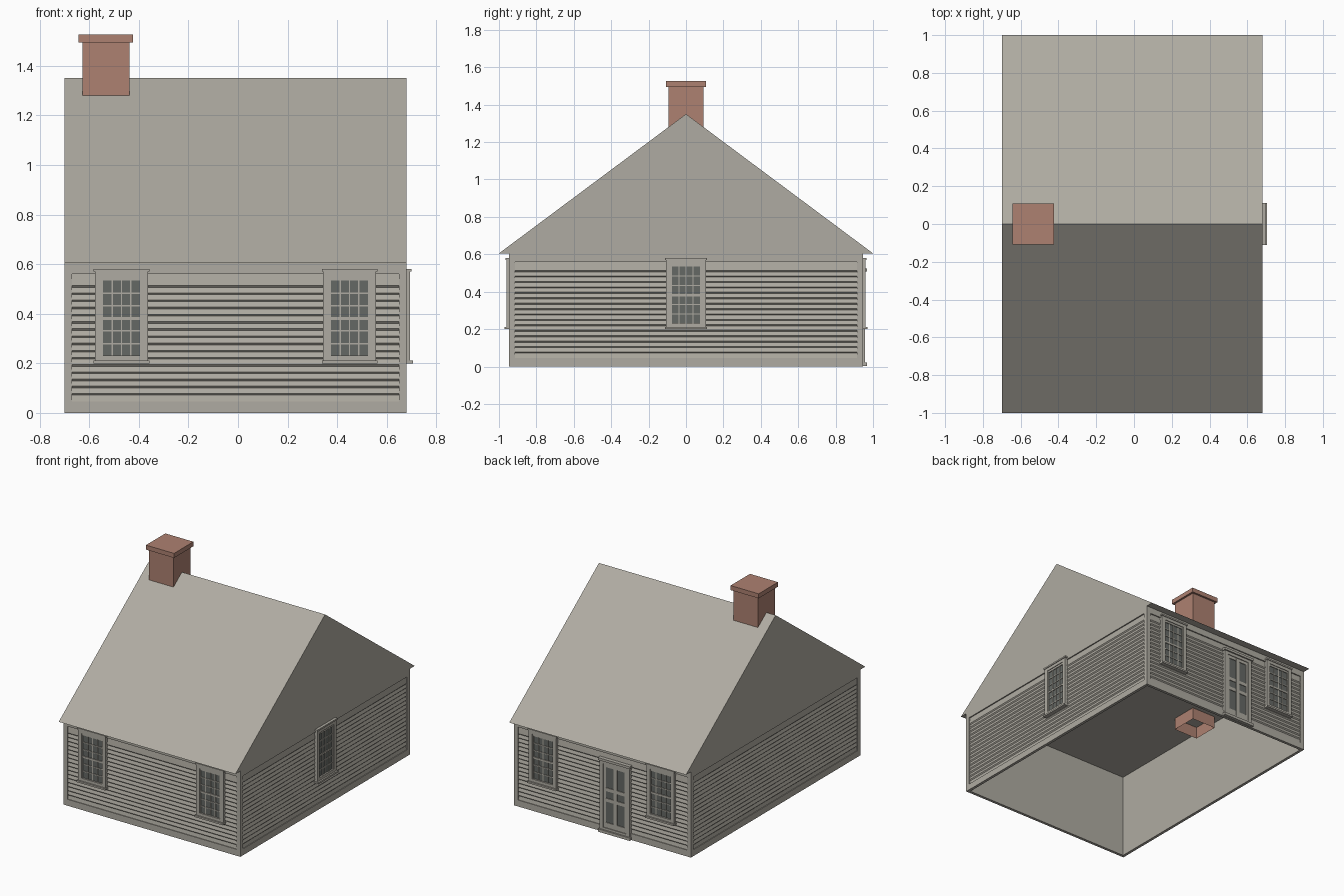
import bpy, bmesh, math
from mathutils import Matrix

cube = bpy.data.objects.get("Cube")
if cube:
    bpy.data.objects.remove(cube, do_unlink=True)


def material(name, rgb):
    m = bpy.data.materials.new(name)
    m.use_nodes = True
    m.diffuse_color = (*rgb, 1)
    m.node_tree.nodes["Principled BSDF"].inputs["Base Color"].default_value = (*rgb, 1)
    return m


PAINT = material("weathered_grey", (0.43, 0.41, 0.36))
BRICK = material("brick_red", (0.42, 0.22, 0.165))
GLASS = material("dark_glass", (0.13, 0.14, 0.13))

X_MID, HALF_X, HALF_Y, EAVE = -0.01, 0.69, 0.945, 0.605


def finish(name, bm, mats, matrix=None):
    mesh = bpy.data.meshes.new(name)
    bm.to_mesh(mesh)
    bm.free()
    for m in mats:
        mesh.materials.append(m)
    ob = bpy.data.objects.new(name, mesh)
    bpy.context.collection.objects.link(ob)
    if matrix:
        ob.matrix_world = matrix
    return ob


def box(bm, x, y, z, mat=0):
    """Add a box spanning the given (low, high) ranges."""
    size = [b - a for a, b in (x, y, z)]
    mid = [(a + b) / 2 for a, b in (x, y, z)]
    made = bmesh.ops.create_cube(bm, size=1, matrix=Matrix.Translation(mid) @ Matrix.Diagonal((*size, 1)))
    faces = {f for v in made["verts"] for f in v.link_faces}
    for f in faces:
        f.material_index = mat
    return faces


def wall(name, frame, half):
    """Backing, trim boards and lapped siding; local +y is outward."""
    bm = bmesh.new()
    box(bm, (-half, half), (-0.02, -0.012), (0, EAVE))
    box(bm, (-half, half), (-0.015, 0), (0, 0.045))
    box(bm, (-half, half), (-0.015, 0), (0.56, EAVE))
    for s in (-1, 1):
        box(bm, sorted((s * half, s * (half - 0.03))), (-0.015, 0), (0.04, 0.565))
    finish(name + "_wall", bm, [PAINT], frame)

    # lapped boards: each lower lip stands proud of the board below
    profile = [(-0.004, 0.04)]
    for k in range(16):
        z = 0.075 + k * 0.029
        profile += [(-0.0095, z - 0.0035), (-0.003, z + 0.0035)]
    profile.append((-0.009, 0.565))
    bm = bmesh.new()
    rows = [[bm.verts.new((s * (half - 0.025), d, z)) for s in (1, -1)] for d, z in profile]
    for low, high in zip(rows, rows[1:]):
        bm.faces.new((low[0], low[1], high[1], high[0]))
    finish(name + "_siding", bm, [PAINT], frame)


def casing(bm, u, width, low, high, border, depth):
    """Four boards around an opening."""
    w = width / 2
    for s in (-1, 1):
        box(bm, sorted((u + s * w, u + s * (w - border))), (-0.012, depth), (low, high))
    box(bm, (u - w + border, u + w - border), (-0.012, depth), (high - border, high))
    box(bm, (u - w + border, u + w - border), (-0.012, depth), (low, low + border))


def window(name, frame, u):
    bm = bmesh.new()
    casing(bm, u, 0.214, 0.205, 0.575, 0.027, 0.014)
    box(bm, (u - 0.112, u + 0.112), (-0.01, 0.019), (0.57, 0.581))   # cap
    box(bm, (u - 0.112, u + 0.112), (-0.01, 0.025), (0.2, 0.212))    # sill
    box(bm, (u - 0.09, u + 0.09), (-0.01, 0.003), (0.22, 0.56), 1)   # glass
    # sash rim, glazing bars and thicker meeting rail
    left, right, low, high = u - 0.075, u + 0.075, 0.229, 0.534
    sash = (-0.01, 0.009)
    box(bm, (u - 0.085, left), sash, (0.22, 0.56))
    box(bm, (right, u + 0.085), sash, (0.22, 0.56))
    box(bm, (left, right), sash, (0.22, low))
    box(bm, (left, right), sash, (high, 0.56))
    for i in range(1, 4):
        x = left + i * (right - left) / 4
        box(bm, (x - 0.0028, x + 0.0028), (0, 0.007), (low, high))
    for j in range(1, 6):
        z = low + j * (high - low) / 6
        t = 0.006 if j == 3 else 0.003
        box(bm, (left, right), (0, 0.0075 if j != 3 else 0.009), (z - t, z + t))
    finish(name, bm, [PAINT, GLASS], frame)


def door(name, frame, u):
    bm = bmesh.new()
    casing(bm, u, 0.235, 0.01, 0.515, 0.028, 0.012)
    box(bm, (u - 0.125, u + 0.125), (-0.01, 0.022), (0.508, 0.525))  # cap
    box(bm, (u - 0.125, u + 0.125), (-0.01, 0.022), (0.002, 0.022))  # threshold
    box(bm, (u - 0.095, u + 0.095), (-0.01, 0.002), (0.02, 0.5), 1)  # dark panels
    # stiles and rails leave six panels open
    for a, b in ((-0.09, -0.073), (-0.014, 0.014), (0.073, 0.09)):
        box(bm, (u + a, u + b), (-0.01, 0.007), (0.02, 0.5))
    for a, b in ((0.02, 0.075), (0.222, 0.246), (0.296, 0.32), (0.465, 0.5)):
        box(bm, (u - 0.085, u + 0.085), (-0.01, 0.0068), (a, b))
    finish(name, bm, [PAINT, GLASS], frame)


def wall_frame(turn, distance):
    return (Matrix.Translation((X_MID, 0, 0)) @ Matrix.Rotation(math.radians(turn), 4, "Z")
            @ Matrix.Translation((0, distance, 0)))


# Walls
back, front = wall_frame(0, HALF_Y), wall_frame(180, HALF_Y)
left, right = wall_frame(-90, HALF_X), wall_frame(90, HALF_X)
for name, frame, half in (("back", back, HALF_X), ("front", front, HALF_X),
                          ("left", left, HALF_Y), ("right", right, HALF_Y)):
    wall(name, frame, half)

# Windows and door
for name, frame in (("front", front), ("back", back)):
    for i, u in enumerate((-0.46, 0.46)):
        window(f"{name}_window_{i + 1}", frame, u)
window("left_window", left, 0)
door("back_door", back, -0.103)

# Gabled roof with a flat soffit and ceiling
bm = bmesh.new()
ends = [[bm.verts.new((X_MID + s * HALF_X, y, z)) for y, z in ((-1, EAVE), (1, EAVE), (0, 1.35))]
        for s in (-1, 1)]
for end in ends:
    bm.faces.new(end)
for i in range(3):
    j = (i + 1) % 3
    bm.faces.new((ends[0][i], ends[0][j], ends[1][j], ends[1][i]))
bmesh.ops.recalc_face_normals(bm, faces=bm.faces)
finish("roof", bm, [PAINT])

# Chimney: hollow shaft open below the ceiling, with a capping slab
bm = bmesh.new()
shaft = box(bm, (-0.628, -0.438), (-0.094, 0.094), (0.52, 1.5))
bmesh.ops.delete(bm, geom=[f for f in shaft if f.calc_center_median().z < 0.6], context="FACES_ONLY")
finish("chimney_shaft", bm, [BRICK])
bm = bmesh.new()
box(bm, (-0.643, -0.424), (-0.108, 0.108), (1.495, 1.527))
finish("chimney_cap", bm, [BRICK])
